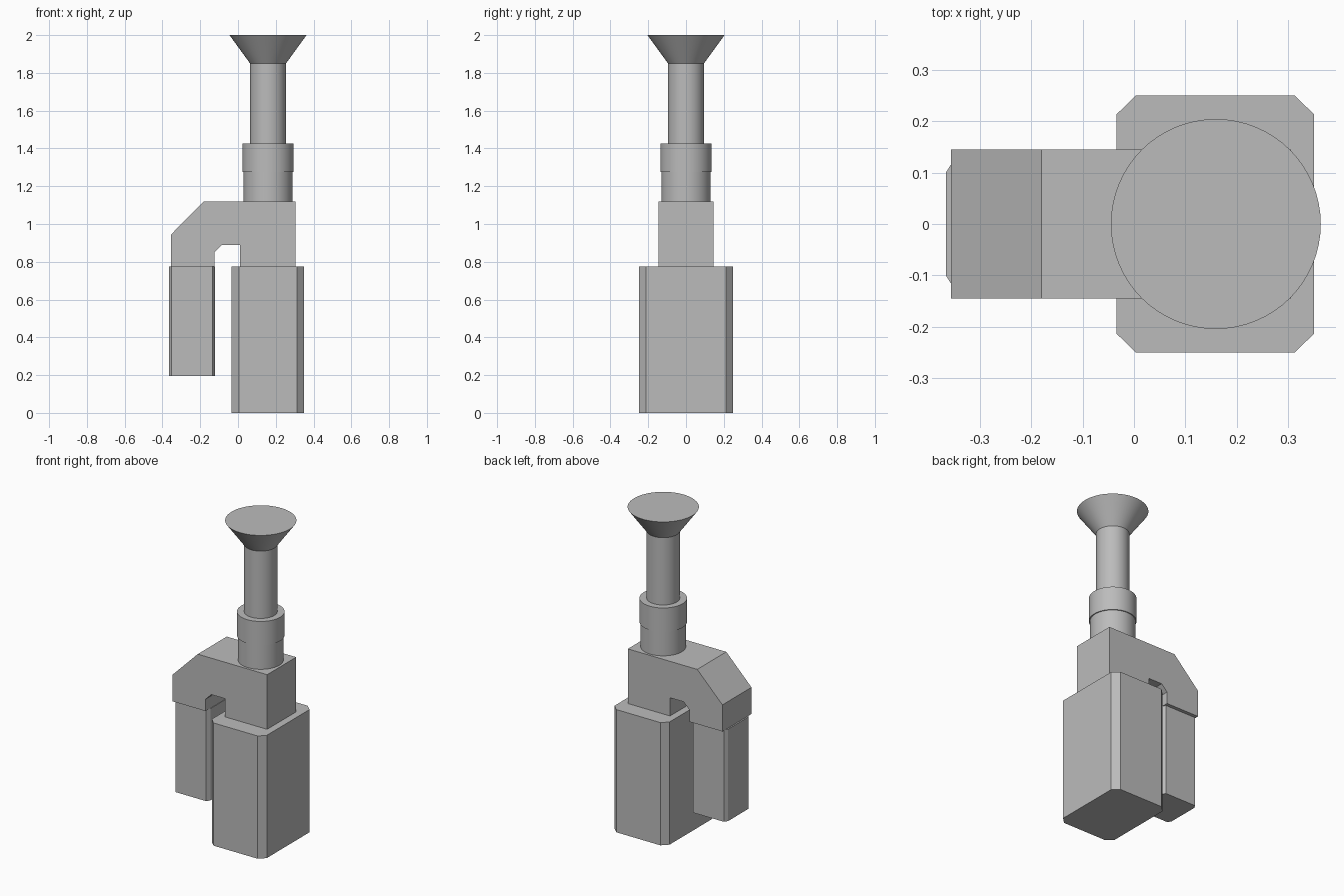
import bpy, bmesh, math
from mathutils import Vector

cube = bpy.data.objects.get("Cube")
if cube:
    bpy.data.objects.remove(cube, do_unlink=True)

grey = bpy.data.materials.new("plain grey")
grey.use_nodes = True
colour = (0.5, 0.5, 0.5, 1)
grey.diffuse_color = colour
grey.node_tree.nodes["Principled BSDF"].inputs["Base Color"].default_value = colour


def extrude_profile(name, points, direction):
    """Solid made by sweeping a closed outline along a direction."""
    bm = bmesh.new()
    face = bm.faces.new([bm.verts.new(p) for p in points])
    swept = bmesh.ops.extrude_face_region(bm, geom=[face])["geom"]
    verts = [g for g in swept if isinstance(g, bmesh.types.BMVert)]
    bmesh.ops.translate(bm, verts=verts, vec=Vector(direction))
    bmesh.ops.recalc_face_normals(bm, faces=bm.faces)
    mesh = bpy.data.meshes.new(name)
    bm.to_mesh(mesh)
    bm.free()
    mesh.materials.append(grey)
    obj = bpy.data.objects.new(name, mesh)
    bpy.context.collection.objects.link(obj)
    return obj


def chamfered_block(name, x0, x1, half_y, cut_x, cut_y, z0, z1):
    """Upright block with its four vertical corners cut off."""
    cx, hx = (x0 + x1) / 2, (x1 - x0) / 2
    outline = []
    for sx, sy in ((1, 1), (-1, 1), (-1, -1), (1, -1)):
        pair = [(cx + sx * hx, sy * (half_y - cut_y), z0),
                (cx + sx * (hx - cut_x), sy * half_y, z0)]
        outline += pair if sx * sy > 0 else pair[::-1]
    return extrude_profile(name, outline, (0, 0, z1 - z0))


def round_part(name, r_low, r_high, z0, z1, x=0.159):
    bpy.ops.mesh.primitive_cone_add(vertices=64, radius1=r_low, radius2=r_high,
                                    depth=z1 - z0, location=(x, 0, (z0 + z1) / 2))
    obj = bpy.context.object
    obj.name = name
    obj.data.materials.append(grey)
    bpy.ops.object.shade_smooth_by_angle(angle=math.radians(30))
    return obj


# Two hanging blocks
chamfered_block("main_block", -0.034, 0.35, 0.25, 0.038, 0.037, 0, 0.775)
chamfered_block("side_block", -0.365, -0.122, 0.123, 0.014, 0.022, 0.195, 0.775)

# Bridge joining the blocks, with a sloped shoulder and a notch below
bridge = [(-0.356, 0.775), (-0.356, 0.943), (-0.18, 1.12), (0.305, 1.12),
          (0.305, 0.775), (0.01, 0.775), (0.01, 0.89), (-0.085, 0.89),
          (-0.125, 0.85), (-0.125, 0.775)]
extrude_profile("bridge", [(x, -0.145, z) for x, z in bridge], (0, 0.29, 0))

# Stacked round column and flared top
round_part("lower_sleeve", 0.13, 0.13, 1.12, 1.275)
round_part("collar", 0.136, 0.136, 1.275, 1.425)
round_part("shaft", 0.095, 0.095, 1.425, 1.85)
round_part("flared_head", 0.095, 0.204, 1.85, 2.0)
